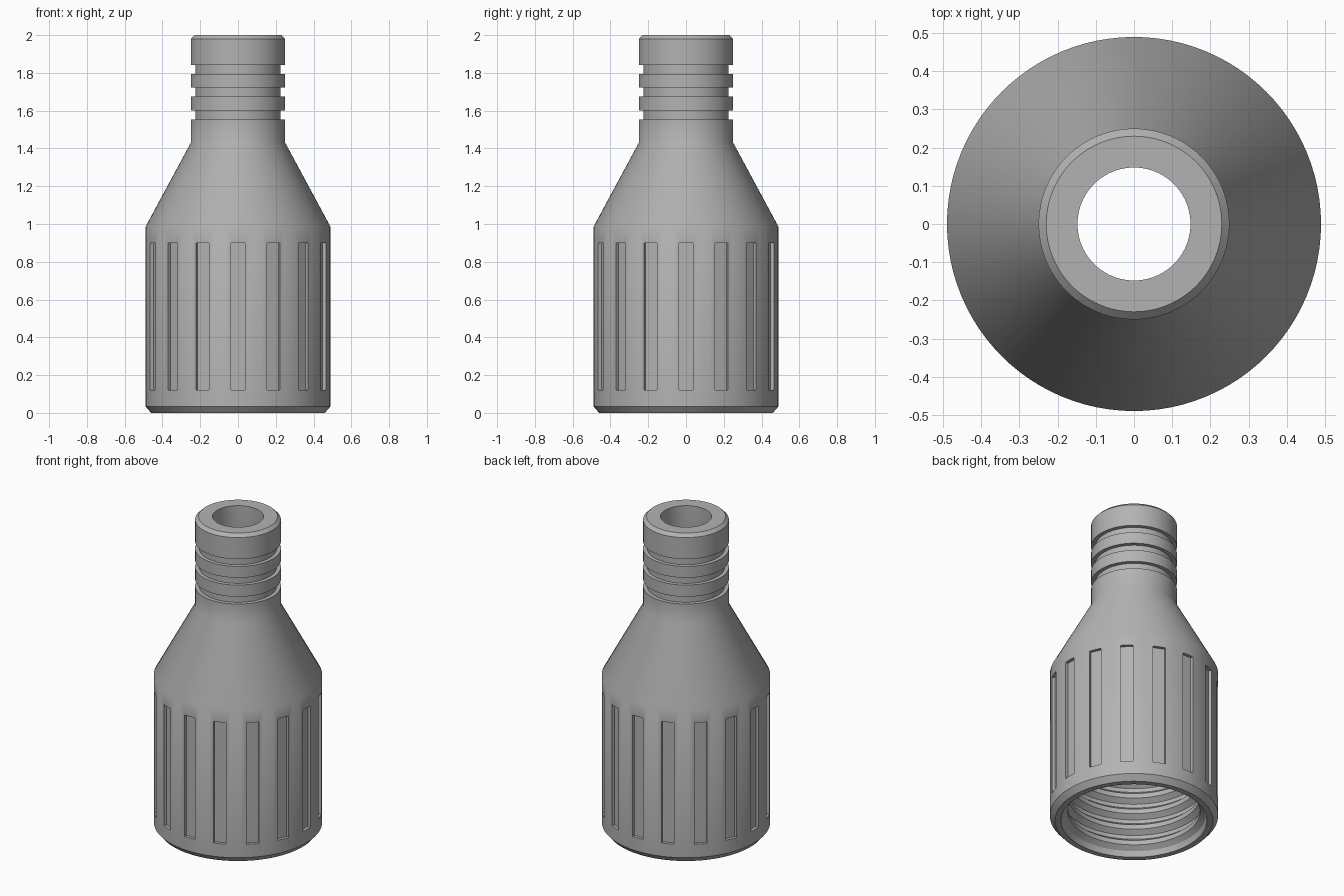
import bpy, bmesh, math
from mathutils import Matrix

cube = bpy.data.objects.get("Cube")
if cube:
    bpy.data.objects.remove(cube, do_unlink=True)

SEGMENTS = 96
GRIPS = 16

grey = bpy.data.materials.new("plain grey")
grey.use_nodes = True
colour = (0.45, 0.45, 0.45, 1)
grey.diffuse_color = colour
grey.node_tree.nodes["Principled BSDF"].inputs["Base Color"].default_value = colour


def make_object(name, bm):
    bmesh.ops.recalc_face_normals(bm, faces=bm.faces)
    mesh = bpy.data.meshes.new(name)
    bm.to_mesh(mesh)
    bm.free()
    mesh.materials.append(grey)
    obj = bpy.data.objects.new(name, mesh)
    bpy.context.collection.objects.link(obj)
    return obj


def lathe(name, profile):
    """Turn a closed (radius, height) profile around z."""
    bm = bmesh.new()
    rings = []
    for i in range(SEGMENTS):
        a = math.tau * i / SEGMENTS
        rings.append([bm.verts.new((r * math.cos(a), r * math.sin(a), z)) for r, z in profile])
    n = len(profile)
    for i, ring in enumerate(rings):
        after = rings[(i + 1) % SEGMENTS]
        for j in range(n):
            k = (j + 1) % n
            bm.faces.new((ring[j], after[j], after[k], ring[k]))
    return make_object(name, bm)


# Outer wall: foot chamfer, barrel, shoulder, grooved neck, top chamfer
profile = [(0.46, 0), (0.49, 0.035), (0.49, 0.985), (0.25, 1.43)]
for z in (1.553, 1.675, 1.795):
    profile += [(0.25, z), (0.226, z), (0.226, z + 0.047), (0.25, z + 0.047)]
profile += [(0.25, 1.98), (0.23, 2)]

# Inner wall: straight bore, funnel, threaded socket
profile += [(0.148, 2), (0.148, 1.42), (0.38, 0.96)]
for i in reversed(range(8)):
    z = 0.075 + 0.105 * i
    profile += [(0.415, z + 0.04), (0.385, z + 0.015), (0.385, z - 0.015), (0.415, z - 0.04)]
profile += [(0.425, 0)]
body = lathe("threaded_nozzle_body", profile)

# Grip slots around the barrel
bm = bmesh.new()
for i in range(GRIPS):
    place = (Matrix.Rotation(math.tau * i / GRIPS, 4, "Z")
             @ Matrix.Translation((0.52, 0, 0.51))
             @ Matrix.Diagonal((0.1, 0.074, 0.78, 1)))
    bmesh.ops.create_cube(bm, size=1, matrix=place)
slots = make_object("grip_slot_cutter", bm)
slots.hide_render = True

bpy.context.view_layer.objects.active = body
cut = body.modifiers.new("grip slots", "BOOLEAN")
cut.operation = "DIFFERENCE"
cut.solver = "EXACT"
cut.object = slots
bpy.ops.object.modifier_apply(modifier=cut.name)
bpy.data.objects.remove(slots, do_unlink=True)

bpy.ops.object.select_all(action="DESELECT")
body.select_set(True)
bpy.ops.object.shade_smooth_by_angle(angle=math.radians(30))
